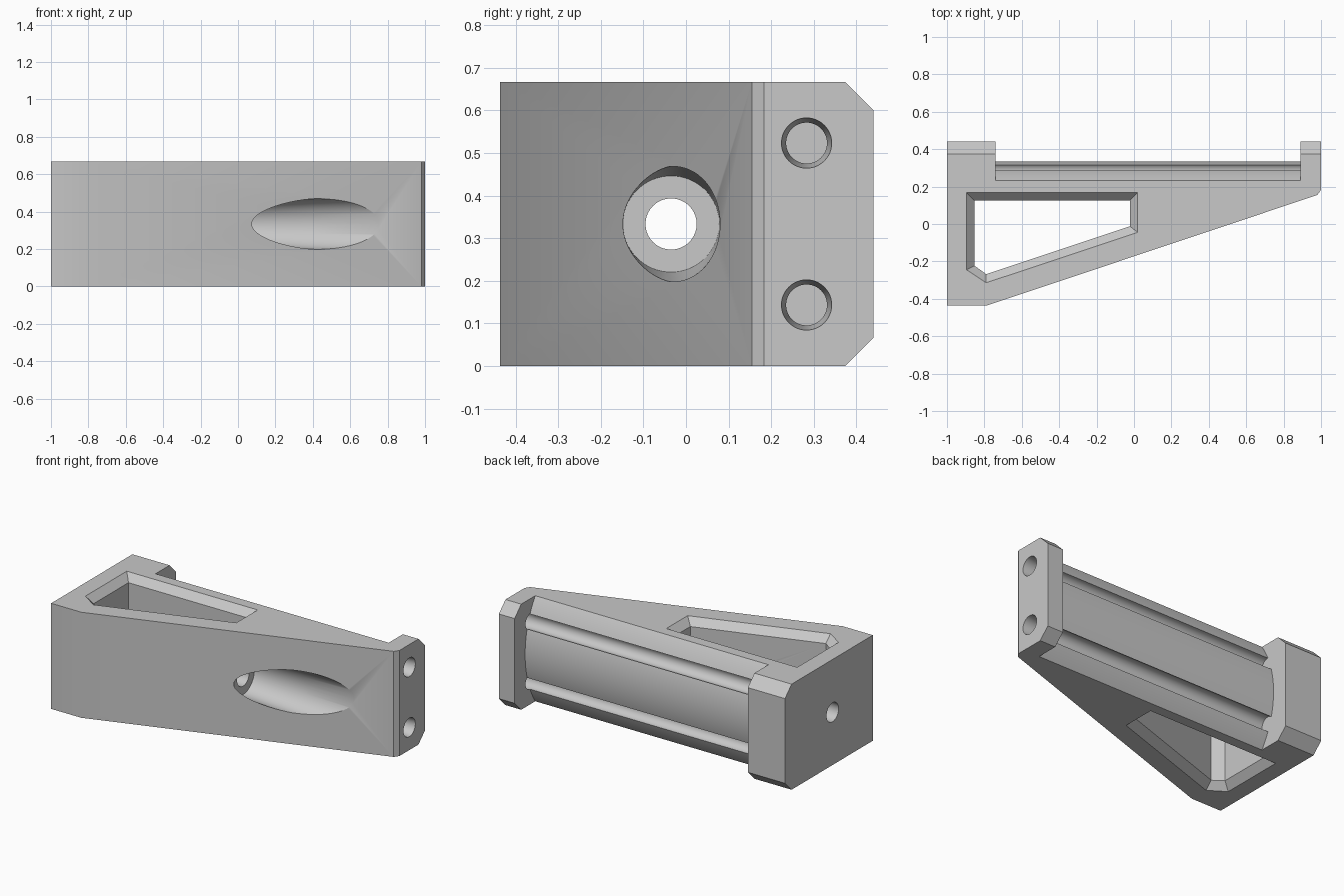
import bpy, bmesh, math

cube = bpy.data.objects.get("Cube")
if cube:
    bpy.data.objects.remove(cube, do_unlink=True)

HEIGHT = 0.667
MID = HEIGHT / 2
EAR_L, EAR_R = -0.74, 0.89      # inner faces of the two end ears

grey = bpy.data.materials.new("plain_grey")
grey.use_nodes = True
grey.diffuse_color = (0.58, 0.58, 0.58, 1)
grey.node_tree.nodes["Principled BSDF"].inputs["Base Color"].default_value = grey.diffuse_color


def loft(name, rings):
    """Closed solid through rings that share a point count."""
    bm = bmesh.new()
    loops = [[bm.verts.new(p) for p in ring] for ring in rings]
    n = len(loops[0])
    for a, b in zip(loops, loops[1:]):
        for i in range(n):
            j = (i + 1) % n
            bm.faces.new((a[i], a[j], b[j], b[i]))
    bm.faces.new(loops[0])
    bm.faces.new(loops[-1])
    bmesh.ops.recalc_face_normals(bm, faces=bm.faces)
    mesh = bpy.data.meshes.new(name)
    bm.to_mesh(mesh)
    bm.free()
    mesh.materials.append(grey)
    obj = bpy.data.objects.new(name, mesh)
    bpy.context.collection.objects.link(obj)
    return obj


def flat(points, z):
    return [(x, y, z) for x, y in points]


def upright(points, x):
    return [(x, y, z) for y, z in points]


def ellipse(x, y, z, ry, rz, n=64):
    return [(x, y + ry * math.cos(math.tau * i / n), z + rz * math.sin(math.tau * i / n))
            for i in range(n)]


# Wedge-shaped block, cut down to the bracket below
outline = [(-1, -0.437), (-0.79, -0.437), (0.98, 0.155), (1, 0.183), (1, 0.44), (-1, 0.44)]
bracket = loft("bracket", [flat(outline, 0), flat(outline, HEIGHT)])
cutters = []

# Crowned back between the ears
R = 0.6
arc = []
for i in range(33):
    a = math.radians(-36 + 72 * i / 32)
    arc.append((0.335 - R + R * math.cos(a), MID + R * math.sin(a)))
recess = arc + [(0.6, arc[-1][1]), (0.6, arc[0][1])]
cutters.append(loft("back_cutter", [upright(recess, EAR_L), upright(recess, EAR_R)]))

# Chamfered ear corners
for z, s in ((0, 1), (HEIGHT, -1)):
    corner = [(0.374, z), (0.44, z + s * 0.066), (0.54, z + s * 0.066),
              (0.54, z - s * 0.1), (0.374, z - s * 0.1)]
    cutters.append(loft("ear_corner_cutter", [upright(corner, -1.1), upright(corner, 1.1)]))

# Window with chamfered rims on both sides
rim = [(-0.895, 0.168), (0.02, 0.168), (0.02, -0.045), (-0.79, -0.314), (-0.895, -0.245)]
core = [(-0.853, 0.125), (-0.022, 0.125), (-0.022, -0.012), (-0.79, -0.268), (-0.853, -0.223)]
levels = [(rim, -0.05), (rim, 0), (core, 0.045),
          (core, HEIGHT - 0.045), (rim, HEIGHT), (rim, HEIGHT + 0.05)]
cutters.append(loft("window_cutter", [flat(p, z) for p, z in levels]))

# Bolt hole and the flared pocket that opens through the sloping front
cutters.append(loft("bolt_cutter", [ellipse(x, -0.035, MID, 0.06, 0.06) for x in (-1.1, 0.2)]))
cutters.append(loft("pocket_cutter", [ellipse(0.06, -0.035, MID, 0.113, 0.113),
                                      ellipse(0.4, -0.035, MID, 0.115, 0.135),
                                      ellipse(1.1, -0.035, MID, 0.115, 0.145)]))

# Rod channels: tapered holes in the right ear, grooves along the back
for side in (-1, 1):
    z = MID + side * 0.19
    cutters.append(loft("rod_cutter", [ellipse(x, 0.283, z, r, r, 48) for x, r in
                                       ((EAR_L, 0.048), (EAR_R, 0.048), (1, 0.059), (1.1, 0.059))]))

# Apply the cuts
bpy.context.view_layer.objects.active = bracket
for c in cutters:
    c.hide_render = True
    mod = bracket.modifiers.new(c.name, "BOOLEAN")
    mod.operation = "DIFFERENCE"
    mod.solver = "EXACT"
    mod.object = c
    bpy.ops.object.modifier_apply(modifier=mod.name)
    bpy.data.objects.remove(c, do_unlink=True)

bpy.ops.object.select_all(action="DESELECT")
bracket.select_set(True)
bpy.ops.object.shade_smooth_by_angle(angle=math.radians(25))
